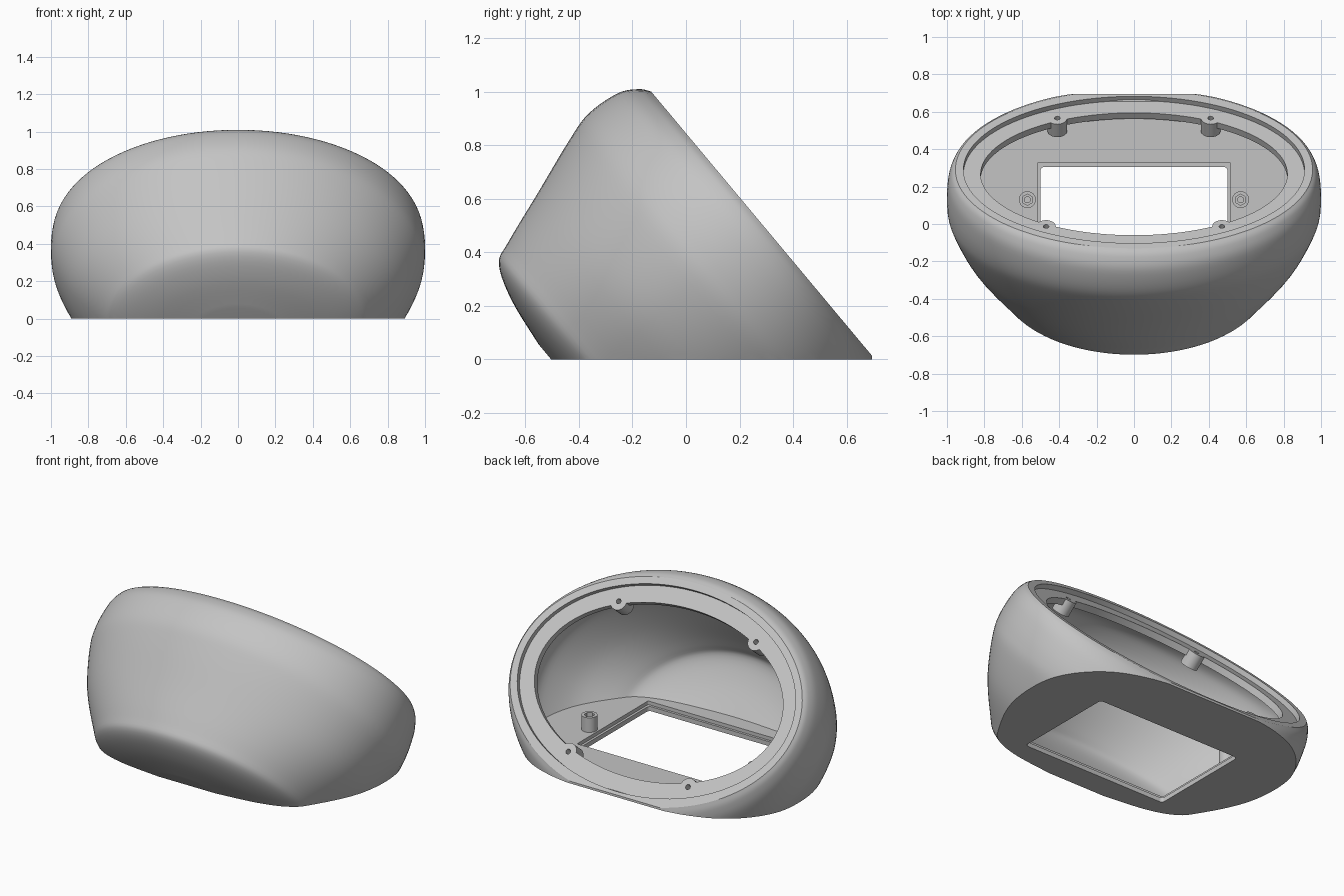
import bpy, bmesh, math
from mathutils import Matrix, Vector

cube = bpy.data.objects.get("Cube")
if cube:
    bpy.data.objects.remove(cube, do_unlink=True)

grey = bpy.data.materials.new("plain grey")
grey.use_nodes = True
grey.diffuse_color = (0.55, 0.55, 0.55, 1)
grey.node_tree.nodes["Principled BSDF"].inputs["Base Color"].default_value = (0.55, 0.55, 0.55, 1)

# Tilted frame of the open face: local x across, y up the slope, z into the body
SLOPE = math.radians(50.1)
up = Vector((0, -math.cos(SLOPE), math.sin(SLOPE)))
inward = Vector((0, -math.sin(SLOPE), -math.cos(SLOPE)))
FACE = Matrix.Translation((0, 0.29, 0.498)) @ Matrix(
    (Vector((1, 0, 0)), up, inward)).transposed().to_4x4()
FLOOR, LEDGE, SEGS = 0.05, 0.03, 112

# Depth below the open face, half width, half height of each body section
SECTIONS = [(0, .955, .655), (.03, .977, .692), (.1, .995, .73), (.23, 1.0, .742),
            (.35, .98, .712), (.57, .885, .635), (.77, .74, .566), (.85, .66, .525),
            (.9, .5, .39), (.928, .25, .2)]


def smooth_sections(points, steps=5):
    """Catmull-Rom through the section sizes."""
    pts = [Vector(p) for p in points]
    pts = [pts[0]] + pts + [pts[-1]]
    out = []
    for a, b, c, d in zip(pts, pts[1:], pts[2:], pts[3:]):
        for i in range(steps):
            t = i / steps
            out.append(b + (c - a) * t / 2 + (2 * a - 5 * b + 4 * c - d) * t * t / 2
                       + (3 * b - a - 3 * c + d) * t ** 3 / 2)
    return out + [pts[-1]]


def make(name, bm):
    bmesh.ops.recalc_face_normals(bm, faces=bm.faces[:])
    mesh = bpy.data.meshes.new(name)
    bm.to_mesh(mesh)
    bm.free()
    mesh.materials.append(grey)
    ob = bpy.data.objects.new(name, mesh)
    bpy.context.collection.objects.link(ob)
    return ob


def clip(bm, point, normal):
    """Cut away everything beyond a plane and close the cut."""
    res = bmesh.ops.bisect_plane(bm, geom=bm.verts[:] + bm.edges[:] + bm.faces[:], dist=1e-6,
                                 plane_co=point, plane_no=normal, clear_outer=True)
    edges = [e for e in res["geom_cut"] if isinstance(e, bmesh.types.BMEdge)]
    if edges:
        bmesh.ops.edgeloop_fill(bm, edges=edges)


def loft(name, sections, floor, sag=0.45):
    """Elliptical rings along the tilted axis, fuller on the lower half."""
    bm = bmesh.new()
    rings = []
    for d, a, b in sections:
        ring = []
        for i in range(SEGS):
            t = math.tau * i / SEGS
            s = b * math.sin(t)
            if s < 0:
                s *= 1 + sag * (d + 0.04)
            ring.append(bm.verts.new(FACE @ Vector((a * math.cos(t), s, d))))
        rings.append(ring)
    for r0, r1 in zip(rings, rings[1:]):
        for i in range(SEGS):
            j = (i + 1) % SEGS
            bm.faces.new((r0[i], r0[j], r1[j], r1[i]))
    bm.faces.new(rings[0])
    bm.faces.new(rings[-1])
    clip(bm, (0, 0, floor), (0, 0, -1))
    clip(bm, (0, 0.695, 0), (0, 1, 0))
    return make(name, bm)


def cylinder(name, radius, z0, z1, sides, place):
    bm = bmesh.new()
    bmesh.ops.create_cone(bm, cap_ends=True, segments=sides, radius1=radius, radius2=radius,
                          depth=z1 - z0,
                          matrix=place @ Matrix.Translation((0, 0, (z0 + z1) / 2)))
    return make(name, bm)


def box(name, x, y0, y1, z0, z1, bevel):
    bm = bmesh.new()
    bmesh.ops.create_cube(bm, size=1, matrix=Matrix.Translation((0, (y0 + y1) / 2, (z0 + z1) / 2))
                          @ Matrix.Diagonal((2 * x, y1 - y0, z1 - z0, 1)))
    corners = [e for e in bm.edges if abs(e.verts[0].co.z - e.verts[1].co.z) > 0.01]
    bmesh.ops.bevel(bm, geom=corners, offset=bevel, segments=4, profile=0.5, affect='EDGES')
    return make(name, bm)


def cut(target, cutter):
    cutter.hide_render = True
    mod = target.modifiers.new("cut", 'BOOLEAN')
    mod.operation, mod.solver, mod.object = 'DIFFERENCE', 'EXACT', cutter
    bpy.context.view_layer.objects.active = target
    bpy.ops.object.modifier_apply(modifier=mod.name)
    bpy.data.objects.remove(cutter, do_unlink=True)


# Rounded shell, hollowed behind the ledge
body = smooth_sections(SECTIONS)
shell = loft("shell", body, 0)
cut(shell, loft("cavity_cutter", [(0.07 + d * 0.86, a - 0.06, b - 0.06) for d, a, b in body], FLOOR))

# Seat recess inside the rim, and the oval opening in its ledge
cut(shell, loft("recess_cutter", [(-0.1, .912, .612), (LEDGE, .912, .612)], 0.015, 0))
cut(shell, loft("opening_cutter", [(-0.1, .82, .51), (0.1, .82, .51)], FLOOR, 0))

# Stepped rectangular window in the floor
cut(shell, box("window_cutter", 0.5, -0.35, 0.305, -0.1, 0.2, 0.02))
cut(shell, box("window_step_cutter", 0.515, -0.365, 0.33, 0.028, 0.2, 0.008))

parts = [shell]
for side, label in ((-1, "right"), (1, "left")):
    # Screw bosses hanging below the ledge
    for level, x, s in (("upper", 0.47, 0.436), ("lower", 0.41, -0.467)):
        place = FACE @ Matrix.Translation((side * x, s, 0))
        cut(shell, cylinder("boss_cutter", 0.052, -0.05, 0.12, 32, place))
        boss = cylinder(f"{level}_{label}_screw_boss", 0.052, LEDGE, 0.12, 32, place)
        cut(boss, cylinder("screw_hole_cutter", 0.015, -0.1, 0.105, 16, place))
        parts.append(boss)
    # Floor posts with hexagonal sockets
    place = Matrix.Translation((side * 0.57, 0.13, 0))
    post = cylinder(f"{label}_floor_post", 0.045, FLOOR - 0.01, 0.14, 32, place)
    cut(post, cylinder("hex_cutter", 0.03, 0.1, 0.2, 6, place))
    cut(post, cylinder("pin_cutter", 0.016, 0.06, 0.2, 16, place))
    parts.append(post)

# Smooth shading with crisp cut edges
bpy.ops.object.select_all(action='DESELECT')
for ob in parts:
    ob.select_set(True)
bpy.context.view_layer.objects.active = shell
bpy.ops.object.shade_smooth_by_angle(angle=math.radians(30))
